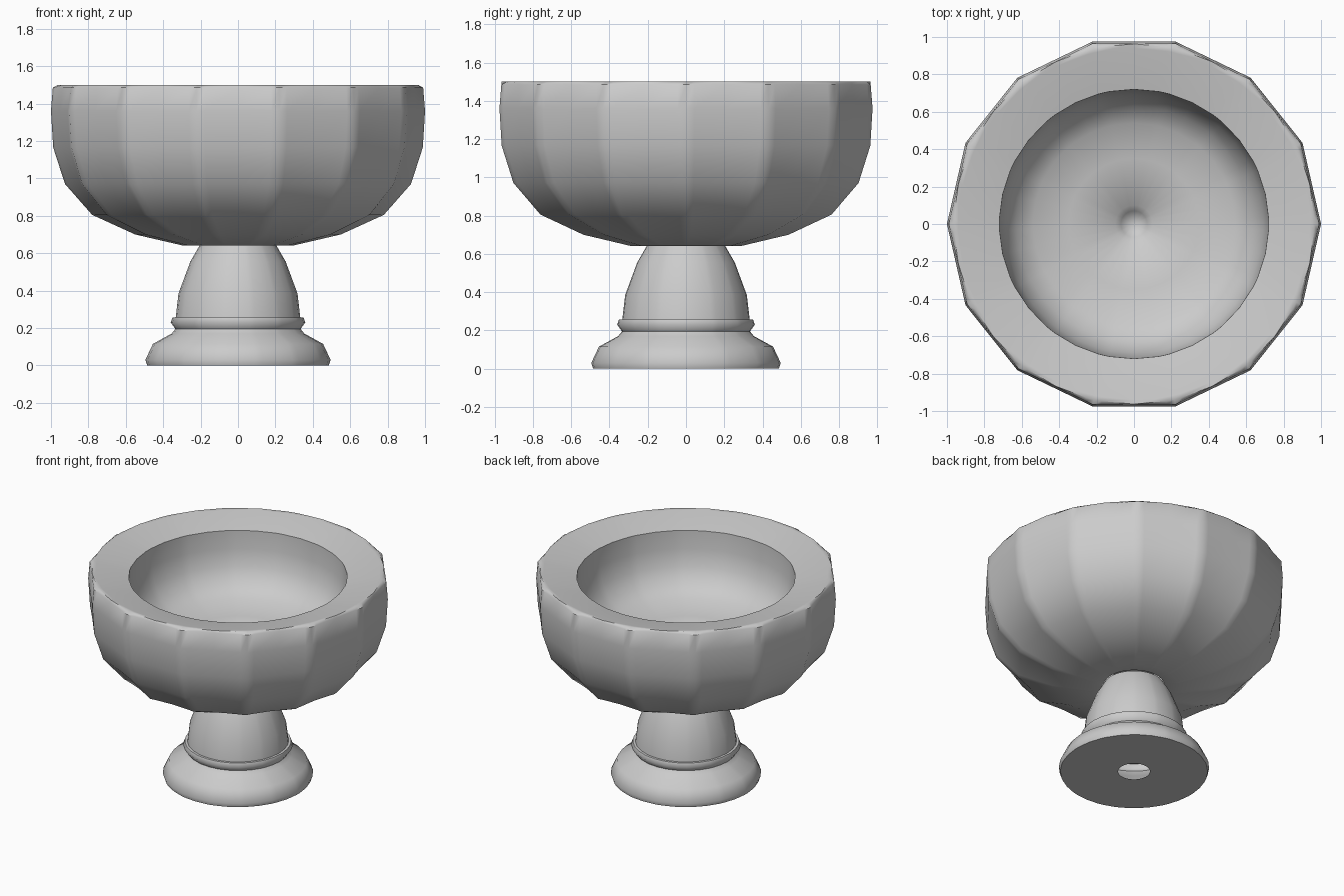
import bpy, bmesh
from math import pi, cos, sin, radians

if "Cube" in bpy.data.objects:
    bpy.data.objects.remove(bpy.data.objects["Cube"])

SIDES = 14
STEP = 2 * pi / SIDES
# four points per side: a tight corner (3 points) and the middle of the flat
OFFSETS = [-radians(2.5), 0, radians(2.5), STEP / 2]
ANGLES = [i * STEP + o for i in range(SIDES) for o in OFFSETS]


def facet_radius(r, angle, amount):
    """0 gives a circle, 1 a 14-sided outline, more than 1 hollows the sides."""
    a = (angle + STEP / 2) % STEP - STEP / 2
    poly = cos(STEP / 2) / cos(STEP / 2 - abs(a))
    return r * (1 + (poly - 1) * amount)


def lathe(name, profile, sharp):
    """Spin (radius, z, facet amount) points listed from the bottom outside up."""
    bm = bmesh.new()
    rings = []
    for r, z, f in profile:
        if r == 0:
            rings.append([bm.verts.new((0, 0, z))])
        else:
            rings.append([bm.verts.new((facet_radius(r, a, f) * cos(a),
                                        facet_radius(r, a, f) * sin(a), z)) for a in ANGLES])
    n = len(ANGLES)
    for low, high in zip(rings, rings[1:]):
        for i in range(n):
            j = (i + 1) % n
            if len(high) == 1:
                bm.faces.new((low[i], low[j], high[0]))
            else:
                bm.faces.new((low[i], low[j], high[j], high[i]))
    mesh = bpy.data.meshes.new(name)
    bm.to_mesh(mesh)
    bm.free()
    ob = bpy.data.objects.new(name, mesh)
    bpy.context.collection.objects.link(ob)
    bpy.ops.object.select_all(action='DESELECT')
    ob.select_set(True)
    bpy.context.view_layer.objects.active = ob
    bpy.ops.object.shade_smooth_by_angle(angle=radians(sharp))
    return ob


# round foot, ring moulding and tapering stem, with a drain hole underneath
lathe("pedestal", [
    (0.105, 0.0, 0), (0.485, 0.0, 0), (0.495, 0.03, 0), (0.455, 0.115, 0),
    (0.355, 0.17, 0), (0.335, 0.195, 0), (0.36, 0.23, 0), (0.35, 0.257, 0),
    (0.333, 0.257, 0), (0.318, 0.385, 0), (0.255, 0.555, 0), (0.20, 0.65, 0)], sharp=68)

# faceted bowl: outside, round rim sloping inward, hollow with a drain dimple
lathe("bowl", [
    (0.20, 0.655, 0), (0.30, 0.642, 1.8), (0.55, 0.70, 1.8), (0.78, 0.805, 1.7),
    (0.925, 0.97, 1.4), (0.988, 1.165, 1.1), (1.0, 1.36, 1), (0.99, 1.485, 1),
    (0.963, 1.5, 0), (0.94, 1.497, 0), (0.72, 1.45, 0),
    (0.715, 1.32, 0), (0.69, 1.2, 0), (0.63, 1.1, 0), (0.54, 1.04, 0),
    (0.35, 1.0, 0), (0.10, 0.98, 0), (0.07, 0.94, 0), (0, 0.90, 0)], sharp=50)
